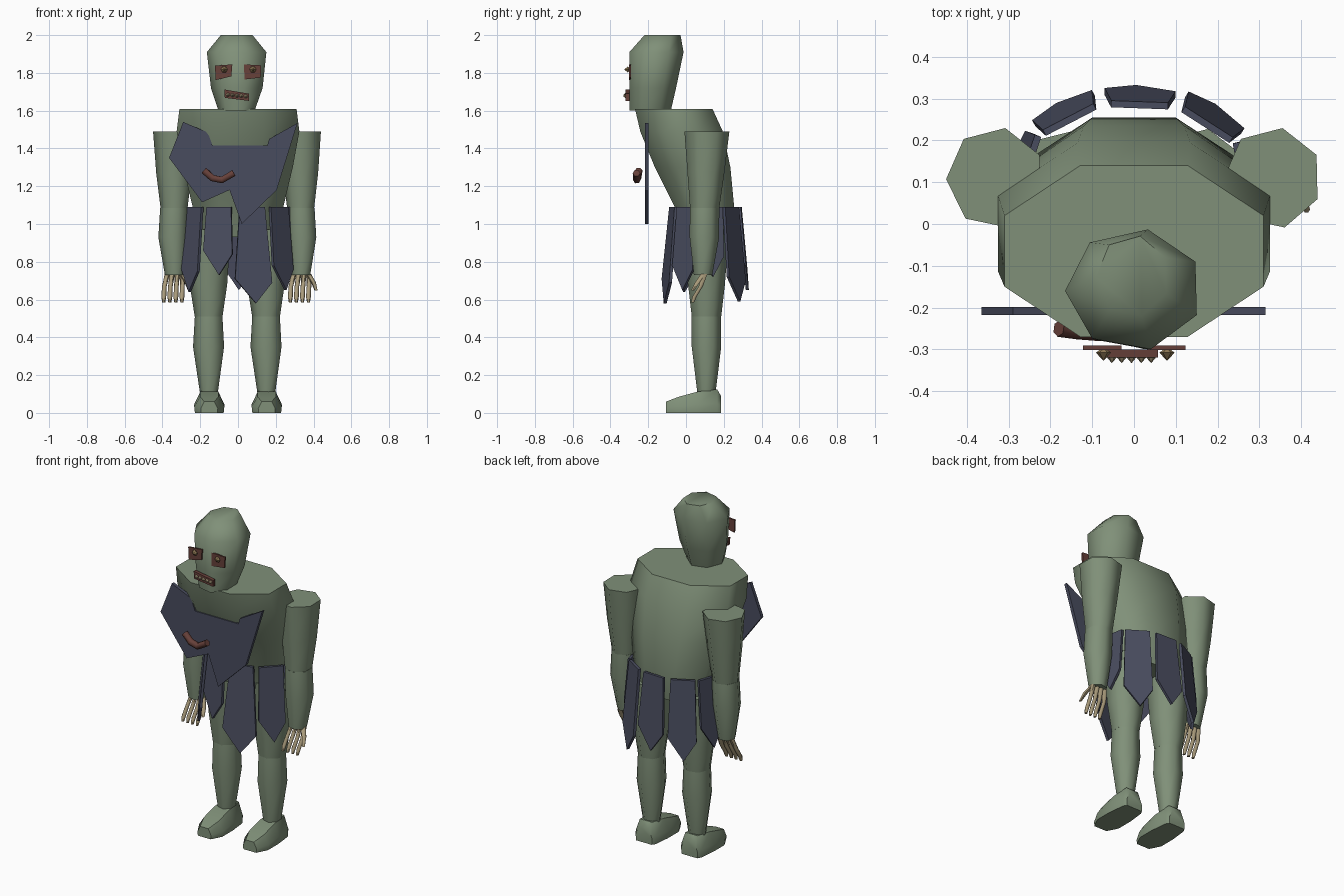
import bpy, bmesh, math
from mathutils import Vector

if "Cube" in bpy.data.objects:
    bpy.data.objects.remove(bpy.data.objects["Cube"])


def material(name, rgb):
    m = bpy.data.materials.new(name)
    m.diffuse_color = (*rgb, 1)
    m.use_nodes = True
    m.node_tree.nodes["Principled BSDF"].inputs["Base Color"].default_value = m.diffuse_color
    return m


SKIN = material("moss green skin", (0.215, 0.28, 0.19))
CLOTH = material("slate blue cloth", (0.066, 0.072, 0.112))
RUST = material("rust brown", (0.135, 0.052, 0.042))
BONE = material("bone", (0.40, 0.33, 0.20))
GEM = material("dull brass", (0.27, 0.19, 0.09))


def finish(name, bm, mat, angle=None):
    """Turn a bmesh into an object; smooth below the given angle."""
    bmesh.ops.recalc_face_normals(bm, faces=bm.faces)
    me = bpy.data.meshes.new(name)
    bm.to_mesh(me)
    bm.free()
    me.materials.append(mat)
    ob = bpy.data.objects.new(name, me)
    bpy.context.collection.objects.link(ob)
    if angle:
        for p in me.polygons:
            p.use_smooth = True
        me.set_sharp_from_angle(angle=math.radians(angle))
    return ob


def skin_rings(bm, rings):
    """Bridge lists of points into a capped tube."""
    vs = [[bm.verts.new(p) for p in r] for r in rings]
    n = len(vs[0])
    for a, b in zip(vs, vs[1:]):
        for i in range(n):
            j = (i + 1) % n
            bm.faces.new((a[i], a[j], b[j], b[i]))
    bm.faces.new(vs[0])
    bm.faces.new(vs[-1])


def ellipse(z, cx, cy, rx, ry, n, start):
    return [(cx + rx * math.cos(start + i * math.tau / n),
             cy + ry * math.sin(start + i * math.tau / n), z) for i in range(n)]


def loft(name, rings, mat, n=7, start=math.radians(27), angle=60):
    """Stack of ellipses given as (z, cx, cy, rx, ry)."""
    bm = bmesh.new()
    skin_rings(bm, [ellipse(*r, n, start) for r in rings])
    return finish(name, bm, mat, angle)


def slab(name, pts, offset, mat):
    """Flat outline thickened along a vector."""
    bm = bmesh.new()
    skin_rings(bm, [[Vector(p) for p in pts], [Vector(p) + Vector(offset) for p in pts]])
    return finish(name, bm, mat)


def spike(name, x, y, z, r, length):
    """Small double-ended cone pointing forward."""
    bm = bmesh.new()
    rings = [[(x + r * k * math.cos(a), yy, z + r * k * math.sin(a))
              for a in [i * math.tau / 6 for i in range(6)]]
             for k, yy in ((0.5, y + length * 0.4), (1, y), (0.08, y - length))]
    skin_rings(bm, rings)
    return finish(name, bm, GEM if "eye" in name else BONE)


# Hunched torso: octagonal sections, (z, half width, front y, back y)
c8 = math.cos(math.pi / 8)
loft("torso", [(z, 0, (f + b) / 2, w / c8, (b - f) / 2 / c8) for z, w, f, b in (
    (0.93, 0.21, -0.015, 0.23), (1.09, 0.24, -0.06, 0.255), (1.30, 0.29, -0.165, 0.235),
    (1.49, 0.325, -0.242, 0.195), (1.61, 0.31, -0.27, 0.14))],
    SKIN, 8, math.pi / 8)

# Head
loft("head", [(1.60, -0.003, -0.19, 0.10, 0.112), (1.72, 0, -0.177, 0.143, 0.127),
              (1.91, 0, -0.157, 0.165, 0.147), (2.0, -0.003, -0.125, 0.088, 0.098)], SKIN)

# Limbs
for side, s in (("left", -1), ("right", 1)):
    x = 0.335 * s
    loft(side + "_upper_arm", [(1.07, x, 0.098, 0.073, 0.078), (1.27, x, 0.105, 0.098, 0.10),
                               (1.49, x * 0.99, 0.11, 0.118, 0.122)], SKIN)
    loft(side + "_forearm", [(0.73, x, 0.09, 0.052, 0.05), (0.93, x * 1.02, 0.097, 0.08, 0.08),
                             (1.085, x, 0.098, 0.077, 0.08)], SKIN)
    # Bony fingers and thumb
    for i in range(4):
        fx = x + (i - 1.5) * 0.026
        tip = x + (i - 1.5) * 0.032 - 0.01
        loft(f"{side}_finger_{i + 1}", [
            (0.585, tip, 0.035, 0.008, 0.009), (0.615, tip, 0.045, 0.013, 0.013),
            (0.67, tip + 0.003, 0.078, 0.012, 0.013), (0.735, fx, 0.10, 0.014, 0.015)],
            BONE, 6, 0)
    loft(side + "_thumb", [(0.648, x + 0.078, 0.035, 0.008, 0.009),
                           (0.69, x + 0.065, 0.06, 0.013, 0.014),
                           (0.735, x + 0.038, 0.09, 0.014, 0.015)], BONE, 6, 0)

    lx = 0.152 * s
    loft(side + "_thigh", [(0.51, lx, 0.108, 0.077, 0.08), (0.68, lx, 0.108, 0.104, 0.10),
                           (0.97, lx, 0.105, 0.125, 0.125)], SKIN)
    loft(side + "_shin", [(0.11, lx, 0.108, 0.05, 0.05), (0.35, lx, 0.108, 0.086, 0.08),
                          (0.52, lx, 0.108, 0.076, 0.08)], SKIN)
    # Foot sections running from heel to toe: (y, half width, height)
    bm = bmesh.new()
    skin_rings(bm, [[(lx + k * w, y, q * h) for k, q in
                     ((-0.95, 0), (-1, 0.4), (-0.6, 1), (0.6, 1), (1, 0.4), (0.95, 0))]
                    for y, w, h in ((0.185, 0.055, 0.09), (0.165, 0.068, 0.125),
                                    (0.06, 0.08, 0.112), (-0.04, 0.08, 0.085),
                                    (-0.105, 0.045, 0.06))])
    finish(side + "_foot", bm, SKIN, 45)

# Ragged skirt: nine pointed strips around the waist
tips = [0.65, 0.59, 0.72, 0.65, 0.58, 0.73, 0.64, 0.68, 0.62]
widths = [0.085, 0.08, 0.07, 0.075, 0.10, 0.08, 0.075, 0.07, 0.08]
for i, (tip, w) in enumerate(zip(tips, widths)):
    a = math.radians(87 - 40 * i)
    base = Vector((0.25 * math.cos(a), 0.105 + 0.172 * math.sin(a), 0))
    out = Vector((math.cos(a) * 0.172, math.sin(a) * 0.25, 0)).normalized()
    tan = Vector((-out.y, out.x, 0))
    mid = tip + 0.11
    outline = [(-0.068, 1.09), (0.068, 1.09), (w, mid), (0.01, tip), (-w, mid + 0.02)]
    pts = [base + tan * u + out * (1.09 - z) * 0.09 + Vector((0, 0, z)) for u, z in outline]
    slab(f"skirt_strip_{i + 1}", pts, out * 0.016, CLOTH)

# Torn chest cloth
chest = [(-0.29, 1.54), (-0.16, 1.485), (-0.135, 1.415), (0.155, 1.415), (0.165, 1.45),
         (0.315, 1.535), (0.205, 1.18), (0.02, 1.0), (-0.045, 1.18), (-0.19, 1.115),
         (-0.365, 1.35)]
slab("chest_cloth", [(x, -0.218, z) for x, z in chest], (0, 0.02, 0), CLOTH)

# Curved rod in front of the chest
cu = bpy.data.curves.new("chest_rod", "CURVE")
cu.dimensions = "3D"
cu.bevel_depth = 0.02
cu.bevel_resolution = 1
cu.use_fill_caps = True
path = [(-0.18, -0.25, 1.283), (-0.135, -0.256, 1.243), (-0.085, -0.26, 1.233), (-0.022, -0.262, 1.27)]
sp = cu.splines.new("POLY")
sp.points.add(len(path) - 1)
for p, co in zip(sp.points, path):
    p.co = (*co, 1)
rod = bpy.data.objects.new("chest_rod", cu)
bpy.context.collection.objects.link(rod)
cu.materials.append(RUST)
bpy.context.view_layer.objects.active = rod
rod.select_set(True)
bpy.ops.object.convert(target="MESH")

# Eye plates with brass studs
for side, s in (("left", -1), ("right", 1)):
    pts = [(0.032, 1.845), (0.123, 1.84), (0.12, 1.775), (0.034, 1.765)]
    if s < 0:
        pts = [(-0.122, 1.838), (-0.03, 1.845), (-0.035, 1.782), (-0.118, 1.762)]
    slab(side + "_eye_plate", [(x, -0.301, z) for x, z in pts], (0, 0.01, 0), RUST)
    spike(side + "_eye_stud", 0.003 + 0.076 * s, -0.308, 1.818, 0.018, 0.018)

# Mouth plate and pointed teeth
mouth = [(-0.072, 1.712), (0.057, 1.69), (0.057, 1.652), (-0.07, 1.668)]
slab("mouth_plate", [(x, -0.32, z) for x, z in mouth], (0, 0.02, 0), RUST)
for i in range(5):
    x = -0.053 + i * 0.0235
    spike(f"tooth_{i + 1}", x, -0.32, 1.684 - i * 0.002, 0.011, 0.012)
